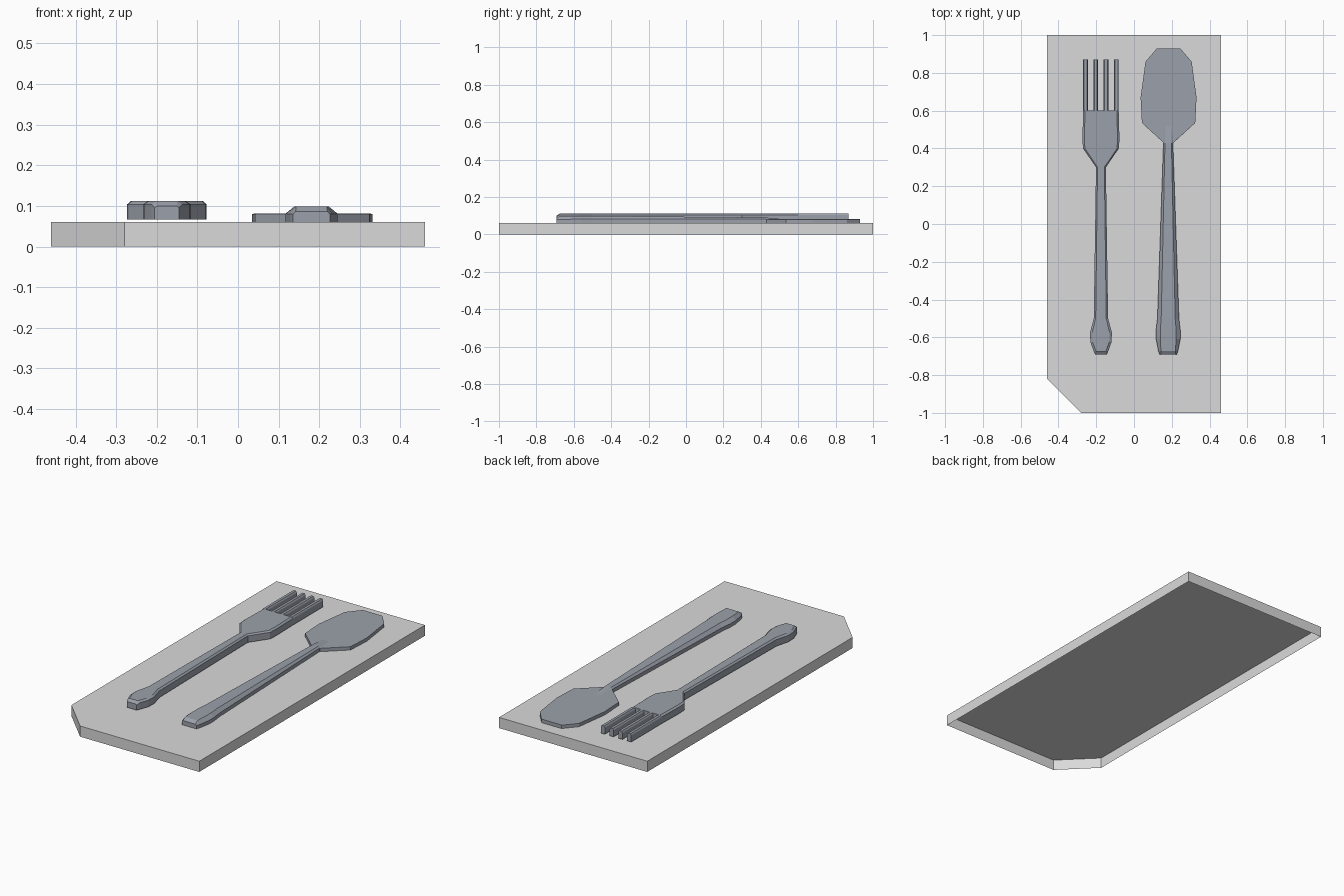
import bpy, bmesh

if "Cube" in bpy.data.objects:
    bpy.data.objects.remove(bpy.data.objects["Cube"])


def material(name, rgb):
    m = bpy.data.materials.new(name)
    m.diffuse_color = (*rgb, 1)
    m.use_nodes = True
    m.node_tree.nodes["Principled BSDF"].inputs["Base Color"].default_value = m.diffuse_color
    return m


LINEN = material("light grey linen", (0.70, 0.70, 0.70))
STEEL = material("blue grey steel", (0.33, 0.355, 0.405))


def make_object(name, bm, mat):
    mesh = bpy.data.meshes.new(name)
    bm.to_mesh(mesh)
    bm.free()
    mesh.materials.append(mat)
    ob = bpy.data.objects.new(name, mesh)
    bpy.context.collection.objects.link(ob)
    return ob


def loft(bm, cx, sections, bottom, tops=None):
    """Bevelled bar along y. Section: y, half width, shoulder z, top z, bevel width."""
    rings = []
    for y, w, shoulder, top, b in sections:
        profile = [(-w, bottom), (w, bottom), (w, shoulder),
                   (w - b, top), (b - w, top), (-w, shoulder)]
        rings.append([bm.verts.new((cx + x, y, z)) for x, z in profile])
    for r, s in zip(rings, rings[1:]):
        for i in range(6):
            j = (i + 1) % 6
            bm.faces.new((r[i], r[j], s[j], s[i]))
    bm.faces.new(rings[0])
    bm.faces.new(rings[-1][::-1])
    bmesh.ops.recalc_face_normals(bm, faces=bm.faces)


# Placemat: one clipped corner, open underneath
bm = bmesh.new()
outline = [(-0.46, -0.82), (-0.28, -1), (0.46, -1), (0.46, 1), (-0.46, 1)]
low = [bm.verts.new((x, y, 0)) for x, y in outline]
high = [bm.verts.new((x, y, 0.06)) for x, y in outline]
bm.faces.new(high)
for i in range(5):
    j = (i + 1) % 5
    bm.faces.new((low[i], low[j], high[j], high[i]))
make_object("placemat", bm, LINEN)

# Fork: handle and head
bm = bmesh.new()
S, T = 0.104, 0.112
loft(bm, -0.175, [
    (-0.692, 0.030, 0.095, 0.100, 0.006),
    (-0.675, 0.038, S, T, 0.012),
    (-0.625, 0.056, S, T, 0.012),
    (-0.575, 0.058, S, T, 0.012),
    (-0.500, 0.038, S, T, 0.010),
    (0.300, 0.026, S, T, 0.008),
    (0.400, 0.095, S, T, 0.010),
    (0.450, 0.098, S, T, 0.010),
    (0.600, 0.094, S, T, 0.010)], 0.067)
make_object("fork_body", bm, STEEL)

# Fork: four tines
bm = bmesh.new()
for i in range(4):
    cx = -0.175 + (i - 1.5) * 0.0545
    loft(bm, cx, [(y, 0.0125, S, T, 0.005) for y in (0.60, 0.87)], 0.067)
make_object("fork_tines", bm, STEEL)

# Spoon: handle
bm = bmesh.new()
loft(bm, 0.181, [
    (-0.692, 0.045, 0.080, 0.086, 0.006),
    (-0.672, 0.052, 0.080, 0.099, 0.014),
    (-0.610, 0.064, 0.081, 0.099, 0.022),
    (-0.560, 0.064, 0.081, 0.099, 0.022),
    (-0.500, 0.057, 0.081, 0.099, 0.020),
    (0.430, 0.025, 0.081, 0.090, 0.008),
    (0.530, 0.025, 0.078, 0.080, 0.008)], 0.061)
make_object("spoon_handle", bm, STEEL)

# Spoon: flat faceted bowl
bm = bmesh.new()
loft(bm, 0.183, [
    (0.430, 0.026, 0.080, 0.081, 0.004),
    (0.535, 0.141, 0.080, 0.081, 0.004),
    (0.670, 0.148, 0.080, 0.081, 0.004),
    (0.860, 0.122, 0.080, 0.081, 0.004),
    (0.930, 0.062, 0.080, 0.081, 0.004)], 0.061)
make_object("spoon_bowl", bm, STEEL)
